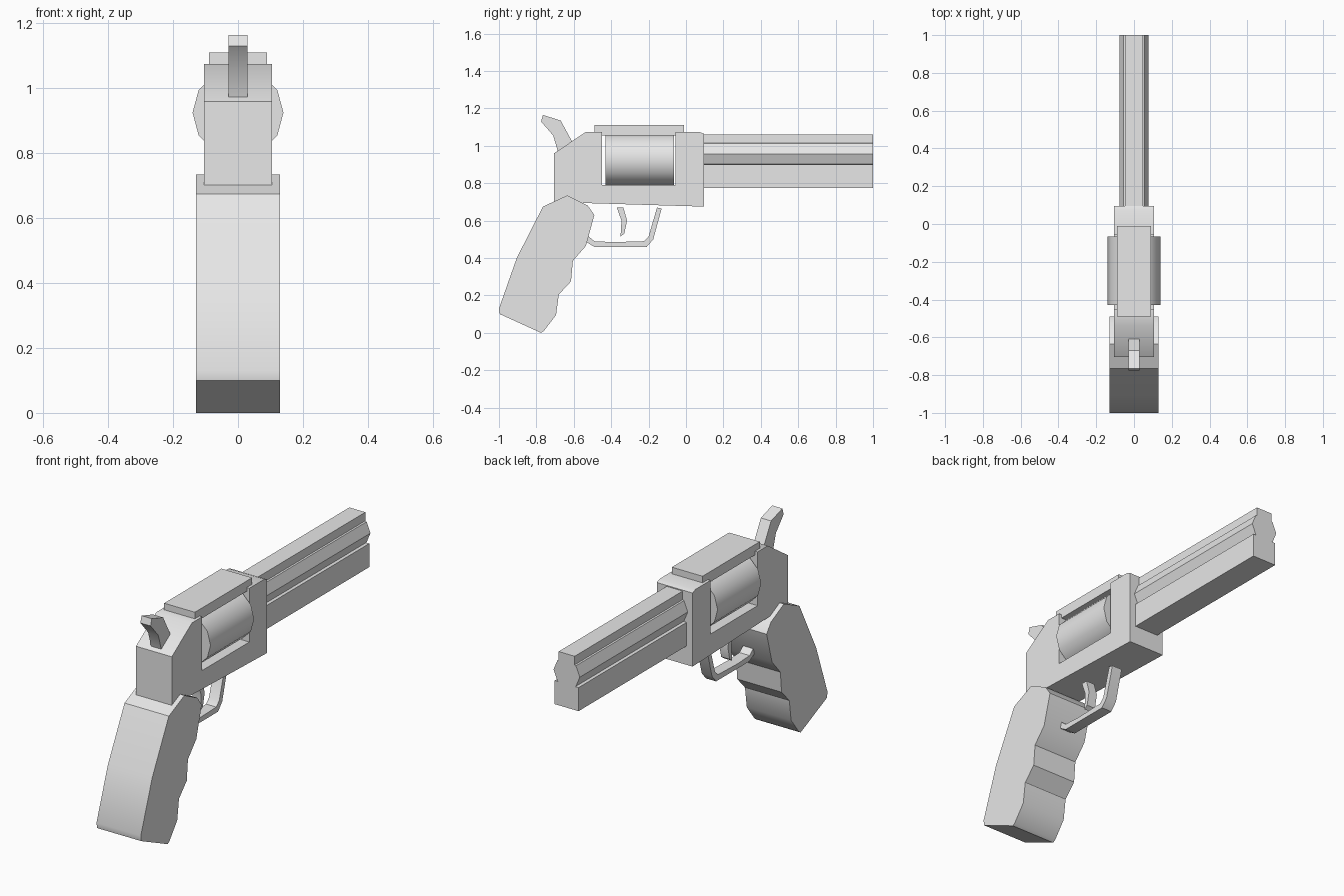
import bpy
import bmesh
from math import pi, radians
from mathutils import Matrix

default = bpy.data.objects.get("Cube")
if default:
    bpy.data.objects.remove(default, do_unlink=True)

GREY = (0.8, 0.8, 0.8, 1)
metal = bpy.data.materials.new("light_grey")
metal.use_nodes = True
metal.diffuse_color = GREY
metal.node_tree.nodes["Principled BSDF"].inputs["Base Color"].default_value = GREY


def finish(name, bm):
    bmesh.ops.recalc_face_normals(bm, faces=bm.faces)
    mesh = bpy.data.meshes.new(name)
    bm.to_mesh(mesh)
    bm.free()
    mesh.materials.append(metal)
    obj = bpy.data.objects.new(name, mesh)
    bpy.context.collection.objects.link(obj)
    bpy.ops.object.select_all(action='DESELECT')
    obj.select_set(True)
    bpy.context.view_layer.objects.active = obj
    bpy.ops.object.shade_smooth_by_angle(angle=radians(35))
    return obj


def slab(name, profile, half):
    """Extrude a side outline of (y, z) points across the width."""
    bm = bmesh.new()
    face = bm.faces.new([bm.verts.new((-half, y, z)) for y, z in profile])
    out = bmesh.ops.extrude_face_region(bm, geom=[face], use_keep_orig=True)
    moved = [v for v in out["geom"] if isinstance(v, bmesh.types.BMVert)]
    bmesh.ops.translate(bm, verts=moved, vec=(2 * half, 0, 0))
    return finish(name, bm)


def box(name, y0, y1, z0, z1, half):
    return slab(name, [(y0, z0), (y1, z0), (y1, z1), (y0, z1)], half)


def tube(name, sides, radius, y0, y1, z):
    """Solid prism lying along y with a corner pointing sideways."""
    bm = bmesh.new()
    place = Matrix.Translation((0, (y0 + y1) / 2, z)) @ Matrix.Rotation(pi / 2, 4, 'X')
    bmesh.ops.create_cone(bm, cap_ends=True, segments=sides, radius1=radius,
                          radius2=radius, depth=y1 - y0, matrix=place)
    # Put a corner exactly on the widest point
    widest = max(v.co.x for v in bm.verts)
    if widest < radius * 0.999:
        bmesh.ops.rotate(bm, verts=bm.verts, cent=(0, 0, z),
                         matrix=Matrix.Rotation(pi / sides, 3, 'Y'))
    return finish(name, bm)


# Frame with an open window for the drum
slab("frame", [(-0.705, 0.7), (-0.57, 0.695), (0.095, 0.675), (0.095, 1.065),
               (0.07, 1.075), (-0.055, 1.075), (-0.055, 0.79), (-0.45, 0.79),
               (-0.45, 1.075), (-0.535, 1.075), (-0.705, 0.96)], 0.105)
box("top_strap", -0.49, -0.01, 1.055, 1.11, 0.09)

# Drum and barrel
tube("drum", 12, 0.14, -0.43, -0.065, 0.925)
tube("barrel", 8, 0.077, 0.09, 1, 0.957)
box("barrel_rib", 0.09, 1, 1.0, 1.06, 0.047)
box("barrel_lug", 0.09, 1, 0.775, 0.9, 0.07)

# Hammer, trigger and guard
slab("hammer", [(-0.765, 1.165), (-0.67, 1.135), (-0.61, 1.025), (-0.63, 0.97),
                (-0.685, 0.97), (-0.71, 1.055), (-0.775, 1.13)], 0.03)
slab("trigger", [(-0.37, 0.67), (-0.335, 0.67), (-0.315, 0.6), (-0.33, 0.53),
                 (-0.35, 0.515), (-0.345, 0.6)], 0.025)
slab("trigger_guard", [(-0.13, 0.665), (-0.175, 0.5), (-0.21, 0.46), (-0.49, 0.46),
                       (-0.54, 0.49), (-0.52, 0.515), (-0.49, 0.49), (-0.39, 0.485),
                       (-0.225, 0.49), (-0.2, 0.515), (-0.155, 0.67)], 0.03)

# Grip with finger grooves along its forward edge
slab("grip", [(-0.635, 0.735), (-0.525, 0.68), (-0.49, 0.63), (-0.535, 0.465),
              (-0.605, 0.385), (-0.615, 0.275), (-0.68, 0.205), (-0.695, 0.095),
              (-0.76, 0.01), (-0.775, 0), (-0.995, 0.1), (-1, 0.13),
              (-0.905, 0.4), (-0.765, 0.675)], 0.13)
